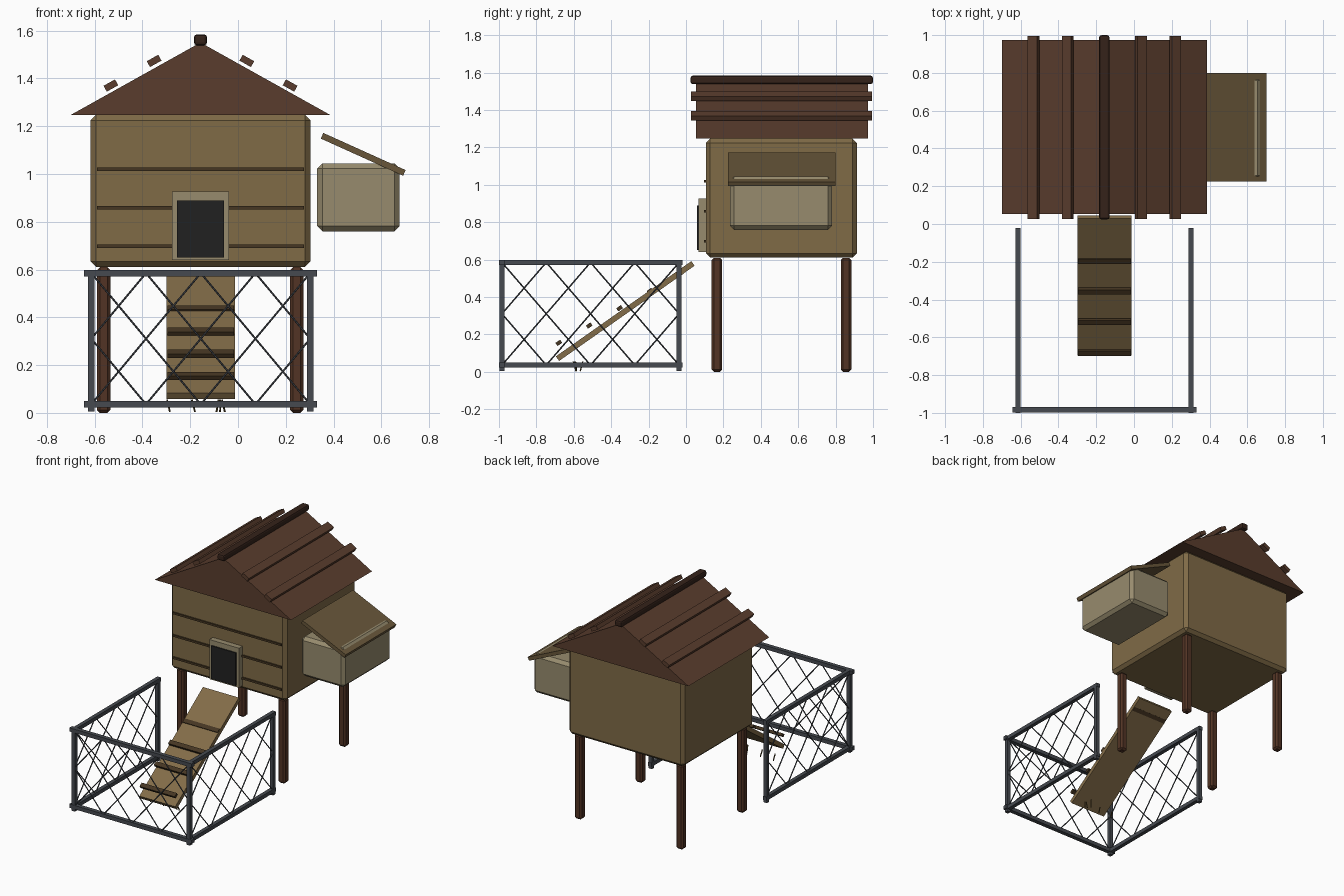
import bpy, bmesh, math, random
from mathutils import Vector

if "Cube" in bpy.data.objects:
    bpy.data.objects.remove(bpy.data.objects["Cube"])

random.seed(4)


def mat(name, r, g, b):
    m = bpy.data.materials.new(name)
    m.diffuse_color = (r, g, b, 1)
    m.use_nodes = True
    m.node_tree.nodes["Principled BSDF"].inputs["Base Color"].default_value = m.diffuse_color
    return m


WALL = mat("wall_wood", 0.214, 0.145, 0.062)
TRIM = mat("trim_wood", 0.061, 0.037, 0.016)
ROOF = mat("roof_wood", 0.100, 0.046, 0.026)
RIDGE = mat("ridge_wood", 0.035, 0.016, 0.010)
LEG = mat("leg_wood", 0.085, 0.034, 0.018)
PALE = mat("pale_wood", 0.31, 0.26, 0.155)
LID = mat("lid_wood", 0.138, 0.094, 0.042)
RAMP = mat("ramp_wood", 0.225, 0.15, 0.065)
DARK = mat("door_dark", 0.015, 0.015, 0.015)
METAL = mat("fence_metal", 0.061, 0.068, 0.08)
STRAW = mat("straw", 0.10, 0.065, 0.022)


def add(name, bm, m):
    me = bpy.data.meshes.new(name)
    bm.to_mesh(me)
    bm.free()
    me.materials.append(m)
    ob = bpy.data.objects.new(name, me)
    bpy.context.collection.objects.link(ob)
    return ob


def box(name, center, size, m, bevel=0, rot=(0, 0, 0), segs=1):
    bm = bmesh.new()
    bmesh.ops.create_cube(bm, size=1)
    bmesh.ops.scale(bm, vec=size, verts=bm.verts)
    ob = add(name, bm, m)
    ob.location, ob.rotation_euler = center, rot
    if bevel:
        b = ob.modifiers.new("bevel", 'BEVEL')
        b.width, b.segments = bevel, segs
    return ob


def rod(name, a, b, r, m):
    a, b = Vector(a), Vector(b)
    bm = bmesh.new()
    bmesh.ops.create_cone(bm, cap_ends=True, segments=6, radius1=r, radius2=r, depth=(b - a).length)
    ob = add(name, bm, m)
    ob.location = (a + b) / 2
    ob.rotation_euler = (b - a).to_track_quat('Z', 'Y').to_euler()
    return ob


CX = -0.157

# House body with horizontal board seams on the front
box("house_body", (CX, 0.51, 0.929), (0.92, 0.806, 0.635), WALL, 0.022)
for z in (0.698, 0.858, 1.02):
    box("front_board_seam", (CX, 0.106, z), (0.865, 0.018, 0.014), TRIM)

# Legs
for x in (-0.562, 0.246):
    for y in (0.165, 0.856):
        box("leg", (x, y, 0.305), (0.056, 0.056, 0.61), LEG, 0.012)

# Gable roof prism
bm = bmesh.new()
tri = [bm.verts.new(p) for p in ((-0.70, 0.053, 1.247), (0.386, 0.053, 1.247), (CX, 0.053, 1.55))]
face = bm.faces.new(tri)
ext = bmesh.ops.extrude_face_region(bm, geom=[face])
bmesh.ops.translate(bm, vec=(0, 0.92, 0), verts=[v for v in ext["geom"] if isinstance(v, bmesh.types.BMVert)])
bmesh.ops.recalc_face_normals(bm, faces=bm.faces)
add("roof", bm, ROOF)

# Ridge beam and roof battens
box("ridge_beam", (CX, 0.512, 1.561), (0.055, 0.975, 0.045), RIDGE, 0.012, segs=2)
slope = math.atan2(0.303, 0.543)
for side in (-1, 1):
    for d, z in ((0.194, 1.473), (0.375, 1.37)):
        box("roof_batten", (CX + side * d, 0.511, z), (0.055, 0.968, 0.028), ROOF, rot=(0, side * slope, 0))

# Door frame and dark doorway
box("door_frame", (CX, 0.092, 0.783), (0.237, 0.05, 0.285), PALE)
box("doorway", (CX, 0.081, 0.77), (0.195, 0.045, 0.238), DARK)

# Nest box with sloping lid
box("nest_box", (0.504, 0.508, 0.902), (0.345, 0.546, 0.285), PALE, 0.022)
box("nest_box_lid", (0.524, 0.512, 1.082), (0.378, 0.576, 0.026), LID, rot=(0, math.radians(24.3), 0))

# Ramp with cleats
tilt = math.radians(35.1)
box("ramp", (-0.156, -0.325, 0.325), (0.286, 0.885, 0.03), RAMP, rot=(tilt, 0, 0))
for i in range(5):
    box("ramp_cleat", (-0.156, -0.68 + 0.1625 * i, 0.155 + 0.0925 * i), (0.28, 0.03, 0.02), TRIM, rot=(tilt, 0, 0))

# Fence: three panels of rails, posts and diagonal mesh
LX, RX, FY, BY = -0.614, 0.302, -0.984, -0.037
Z0, Z1 = 0.036, 0.585
for x in (LX, RX):
    for y in (FY, BY):
        box("fence_post", (x, y, 0.3), (0.027, 0.027, 0.59), METAL)
for z in (Z0, Z1):
    box("front_fence_rail", (CX, FY, z), (0.974, 0.03, 0.027), METAL)
    for x in (LX, RX):
        box("side_fence_rail", (x, -0.51, z), (0.028, 0.98, 0.027), METAL)


def lattice(name, a, b, cells=4):
    a, b = Vector(a), Vector(b)
    for k in range(-1, cells):
        # each rod climbs the full height over two cells, clipped at the posts
        s0, s1 = max(k, 0), min(k + 2, cells)
        for flip in (False, True):
            pts = []
            for s in (s0, s1):
                u = s / cells
                p = a.lerp(b, 1 - u if flip else u)
                p.z = Z0 + (Z1 - Z0) * (s - k) / 2
                pts.append(p)
            rod(name, pts[0], pts[1], 0.004, METAL)


lattice("front_fence_mesh", (LX, FY, 0), (RX, FY, 0))
for x in (LX, RX):
    lattice("side_fence_mesh", (x, FY, 0), (x, BY, 0))

# Loose straw under the foot of the ramp
for x in (-0.285, -0.18, -0.09, -0.075, -0.055):
    y = -0.578 + random.uniform(-0.015, 0.015)
    rod("straw", (x, y, 0.004),
        (x + random.uniform(-0.015, 0.015), y + random.uniform(-0.025, 0.025), 0.055), 0.004, STRAW)
